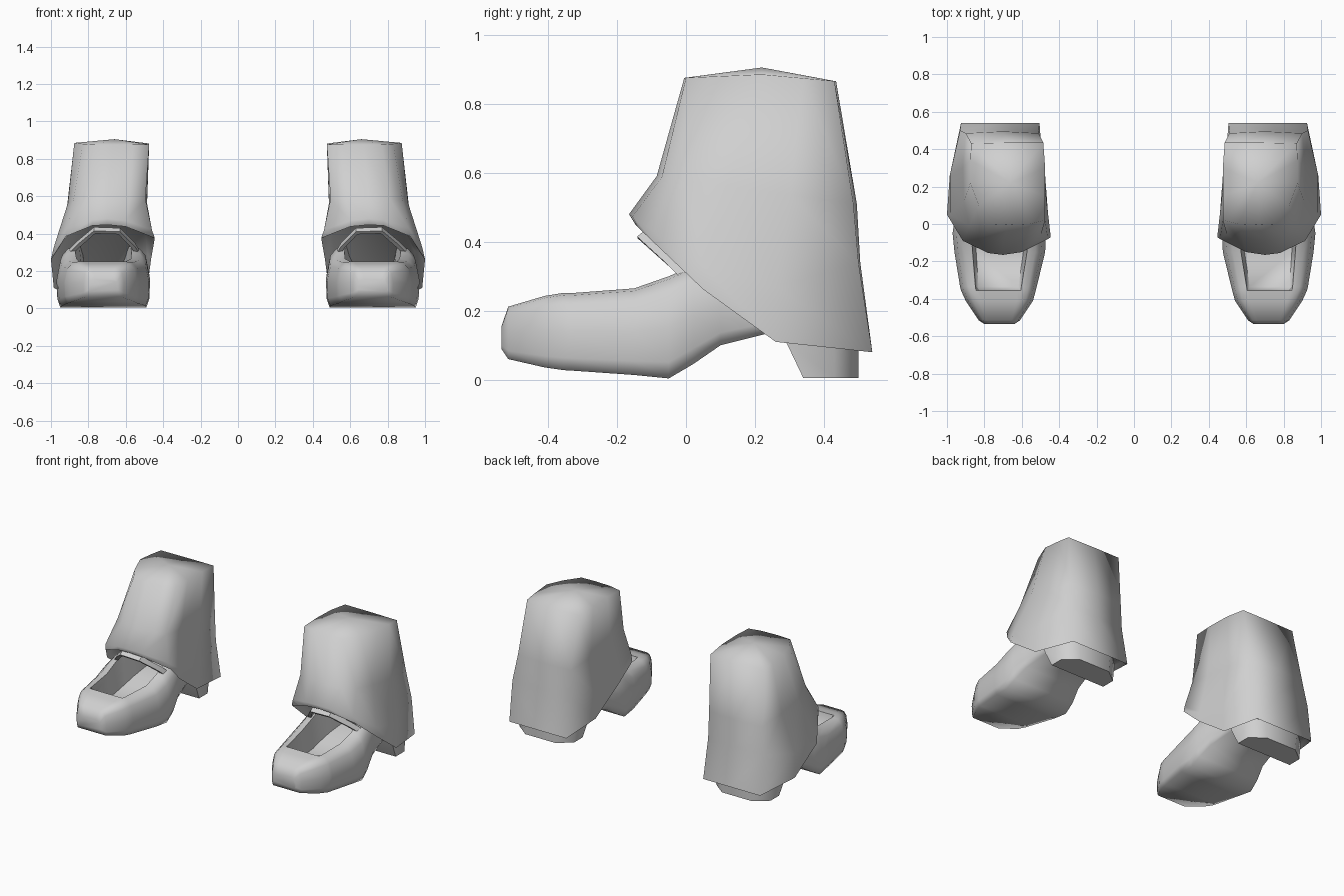
import bpy, bmesh, math
from mathutils import Vector

cube = bpy.data.objects.get("Cube")
if cube:
    bpy.data.objects.remove(cube, do_unlink=True)

grey = bpy.data.materials.new("plain grey")
grey.use_nodes = True
GREY = (0.63, 0.63, 0.63, 1)
grey.diffuse_color = GREY
grey.node_tree.nodes["Principled BSDF"].inputs["Base Color"].default_value = GREY


def loft(name, rings, angle=50, tip=None):
    """Skin a list of rings, cap the ends, and mirror the part to the other foot."""
    bm = bmesh.new()
    vs = [[bm.verts.new(p) for p in r] for r in rings]
    n = len(vs[0])
    for a, b in zip(vs, vs[1:]):
        for i in range(n):
            j = (i + 1) % n
            bm.faces.new((a[i], a[j], b[j], b[i]))
    if tip:
        t = bm.verts.new(tip)
        for i in range(n):
            bm.faces.new((vs[0][i], vs[0][(i + 1) % n], t))
    else:
        bm.faces.new(vs[0])
    bm.faces.new(vs[-1])
    bmesh.ops.recalc_face_normals(bm, faces=bm.faces[:])
    me = bpy.data.meshes.new(name)
    bm.to_mesh(me)
    bm.free()
    me.materials.append(grey)
    ob = bpy.data.objects.new(name, me)
    bpy.context.collection.objects.link(ob)
    bpy.ops.object.select_all(action="DESELECT")
    ob.select_set(True)
    bpy.context.view_layer.objects.active = ob
    bpy.ops.object.shade_smooth_by_angle(angle=math.radians(angle))
    m = ob.modifiers.new("Other foot", "MIRROR")
    m.use_axis = (True, False, False)


def height(path, y):
    """Height along a (y, z) polyline."""
    for (y0, z0), (y1, z1) in zip(path, path[1:]):
        if y <= y1:
            return z0 + (z1 - z0) * max(0, (y - y0) / (y1 - y0))
    return path[-1][1]


def cuff_ring(path, outline):
    """Plan outline lifted onto a side profile."""
    return [(x, y, height(path, y)) for x, y in outline]


def inset(ring, scale, lift):
    """Ring shrunk towards the leg axis and raised, for the underside."""
    return [(0.715 + (x - 0.715) * scale, 0.2 + (y - 0.2) * scale, z + lift) for x, y, z in ring]


# Trouser leg: shaft with a chamfered outer front corner, flaring to a sloped hem.
# Each outline runs from the inner front corner across the front, outer side and back.
top = cuff_ring([(-0.005, 0.875), (0.22, 0.885), (0.435, 0.865)], [
    (0.475, 0.02), (0.56, 0.0), (0.67, -0.005), (0.77, 0.0), (0.83, 0.1), (0.875, 0.22),
    (0.875, 0.34), (0.87, 0.43), (0.67, 0.435), (0.485, 0.435), (0.475, 0.3), (0.475, 0.15)])
shin = cuff_ring([(-0.085, 0.59), (0.495, 0.51)], [
    (0.495, -0.05), (0.58, -0.075), (0.7, -0.085), (0.81, -0.07), (0.88, -0.01), (0.91, 0.12),
    (0.915, 0.3), (0.9, 0.485), (0.7, 0.495), (0.51, 0.485), (0.487, 0.3), (0.487, 0.1)])
flare = cuff_ring([(-0.165, 0.48), (0.06, 0.32), (0.26, 0.27), (0.505, 0.34)], [
    (0.46, -0.08), (0.6, -0.15), (0.7, -0.165), (0.78, -0.155), (0.915, -0.09), (0.985, 0.05),
    (0.985, 0.26), (0.93, 0.5), (0.7, 0.505), (0.51, 0.495), (0.475, 0.26), (0.46, 0.06)])
hem = cuff_ring([(-0.15, 0.452), (0.05, 0.262), (0.26, 0.11), (0.54, 0.08)], [
    (0.445, -0.07), (0.6, -0.135), (0.7, -0.145), (0.78, -0.14), (0.92, -0.08), (1.0, 0.05),
    (0.985, 0.26), (0.925, 0.54), (0.7, 0.54), (0.505, 0.54), (0.485, 0.26), (0.465, 0.05)])
loft("trouser_leg", [top, shin, flare, hem, inset(hem, 0.93, 0.025), inset(hem, 0.8, 0.05)],
     angle=105, tip=(0.66, 0.22, 0.905))


def shoe_ring(y, xl, xr, zb, zt, floor=None):
    """Cross-section of the shoe, hollow where a floor height is given."""
    w, h = xr - xl, zt - zb
    side = [(0.04, 0.0), (0.008, 0.16), (0.0, 0.5), (0.04, 0.84), (0.11, 0.97)]
    half = [(w * a, zb + h * b) for a, b in side]
    half.append((w * 0.2, zt))
    half.append((w * 0.24, zt if floor is None else floor))
    left = [(xl + a, y, z) for a, z in half]
    right = [(xr - a, y, z) for a, z in reversed(half)]
    return left + right


# Shoe: rounded toe box, open instep, raised arch and a back hidden in the leg
loft("shoe", [shoe_ring(*s) for s in [
    (-0.535, 0.64, 0.80, 0.09, 0.155),
    (-0.515, 0.61, 0.83, 0.06, 0.212),
    (-0.41, 0.54, 0.90, 0.036, 0.243),
    (-0.355, 0.525, 0.925, 0.028, 0.252),
    (-0.335, 0.52, 0.93, 0.027, 0.251, 0.14),
    (-0.15, 0.475, 0.96, 0.014, 0.265, 0.11),
    (-0.05, 0.47, 0.97, 0.004, 0.30, 0.12),
    (0.02, 0.475, 0.96, 0.045, 0.33, 0.14),
    (0.10, 0.50, 0.935, 0.10, 0.33, 0.17),
    (0.24, 0.53, 0.91, 0.135, 0.33, 0.2),
    (0.48, 0.55, 0.90, 0.13, 0.30, 0.2),
]], angle=75)

# Heel block, tapering forward towards the ground
heel = []
for z, yf, yb, x0, x1 in [(0.2, 0.26, 0.5, 0.51, 0.94), (0.11, 0.29, 0.5, 0.515, 0.935),
                          (0.005, 0.34, 0.5, 0.525, 0.925)]:
    heel.append([(x0, yf, z), (x1, yf, z), (x1, yb - 0.07, z), (x1 - 0.09, yb, z),
                 (x0 + 0.09, yb, z), (x0, yb - 0.07, z)])
loft("heel", heel, angle=60)

# Collar: arched band over the instep, lying in a sloped plane
arch = [(0.52, 0.0, 0.28), (0.55, -0.05, 0.33), (0.63, -0.14, 0.41), (0.77, -0.142, 0.415),
        (0.86, -0.06, 0.34), (0.92, 0.0, 0.28)]
centre = Vector((0.715, 0.0, 0.28))
back = Vector((0, 0.025, 0.02))
band = []
for p in map(Vector, arch):
    inner = p + (centre - p).normalized() * 0.022
    band.append([inner, p, p + back, inner + back])
loft("collar", band, angle=35)
